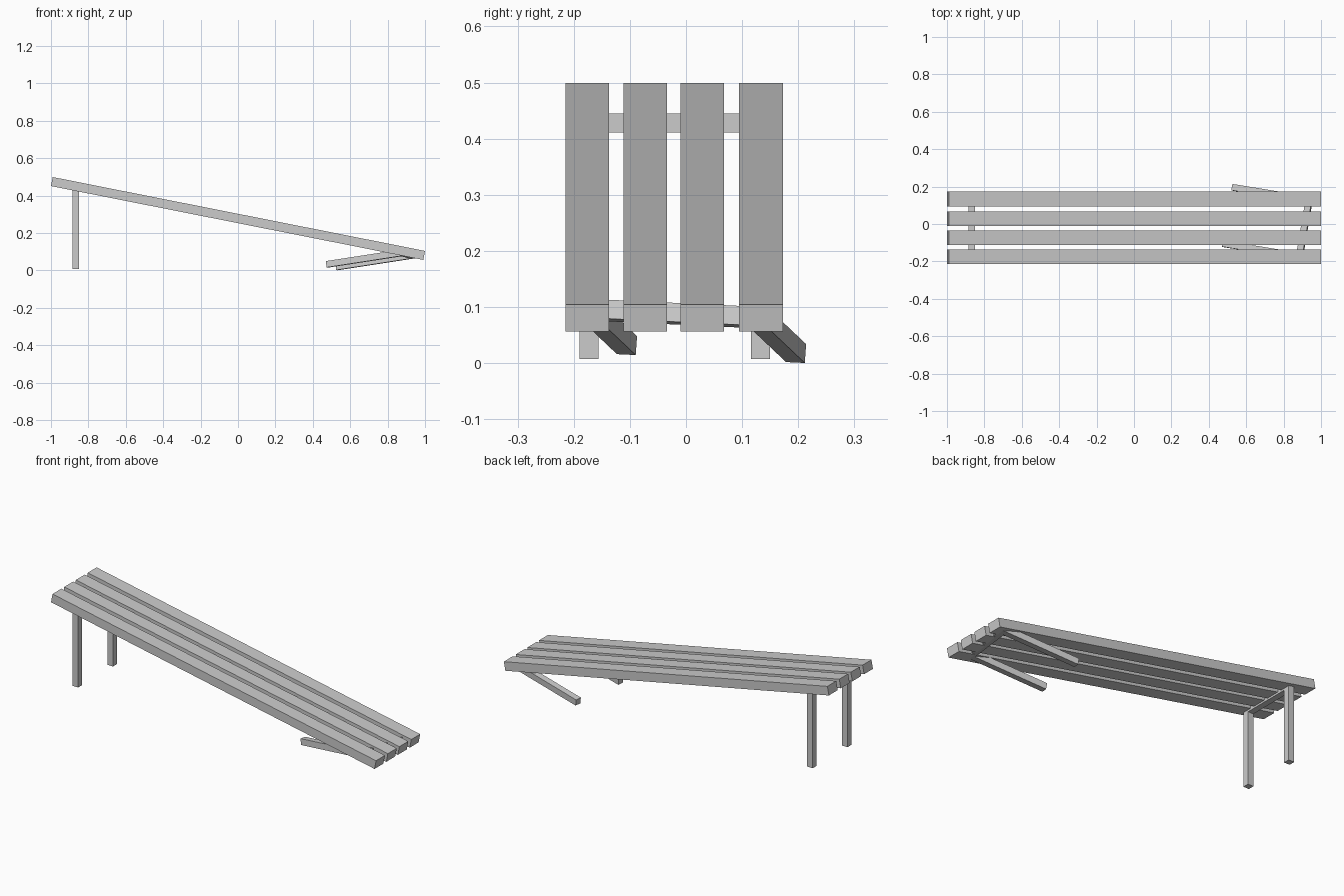
import bpy, bmesh, math
from mathutils import Matrix, Vector

if "Cube" in bpy.data.objects:
    bpy.data.objects.remove(bpy.data.objects["Cube"])

BAR = 0.034      # square section of the leg frames
WIDTH = 0.34     # outer width of a leg frame
HEIGHT = 0.438   # height of a leg frame
TILT = math.radians(11.22)


def add_object(name, bm, matrix):
    bmesh.ops.recalc_face_normals(bm, faces=bm.faces)
    mesh = bpy.data.meshes.new(name)
    bm.to_mesh(mesh)
    bm.free()
    ob = bpy.data.objects.new(name, mesh)
    ob.matrix_world = matrix
    bpy.context.collection.objects.link(ob)
    return ob


def plank(name, y):
    bm = bmesh.new()
    bmesh.ops.create_cube(bm, size=1, matrix=Matrix.Diagonal((2.029, 0.078, 0.049, 1)))
    add_object(name, bm, Matrix.Translation((0, y, 0.2775)) @ Matrix.Rotation(TILT, 4, 'Y'))


def leg_frame(name, foot, side, up):
    """Upside-down U profile, extruded; foot is the midpoint between the feet."""
    w, i, top = WIDTH / 2, WIDTH / 2 - BAR, HEIGHT - BAR
    profile = [(-w, 0), (-i, 0), (-i, top), (i, top), (i, 0), (w, 0), (w, HEIGHT), (-w, HEIGHT)]
    bm = bmesh.new()
    face = bm.faces.new([bm.verts.new((-BAR / 2, y, z)) for y, z in profile])
    ext = bmesh.ops.extrude_face_region(bm, geom=[face])
    verts = [v for v in ext["geom"] if isinstance(v, bmesh.types.BMVert)]
    bmesh.ops.translate(bm, verts=verts, vec=(BAR, 0, 0))
    # Orthonormal axes from the side and up directions
    v = Vector(side).normalized()
    u = Vector(up)
    u = (u - v * u.dot(v)).normalized()
    rot = Matrix((v.cross(u), v, u)).transposed().to_4x4()
    add_object(name, bm, Matrix.Translation(foot) @ rot)


# Four tilted seat planks
for n, y in enumerate((-0.176, -0.0725, 0.029, 0.1335)):
    plank(f"seat_plank_{n + 1}", y)

# Standing legs on the left, collapsed legs on the right
leg_frame("standing_leg_frame", (-0.8675, -0.02, 0.007), (0, 1, 0), (0, 0, 1))
leg_frame("collapsed_leg_frame", (0.5, 0.0455, 0.025), (0.167, 0.984, -0.046), (0.977, -0.153, 0.15))
